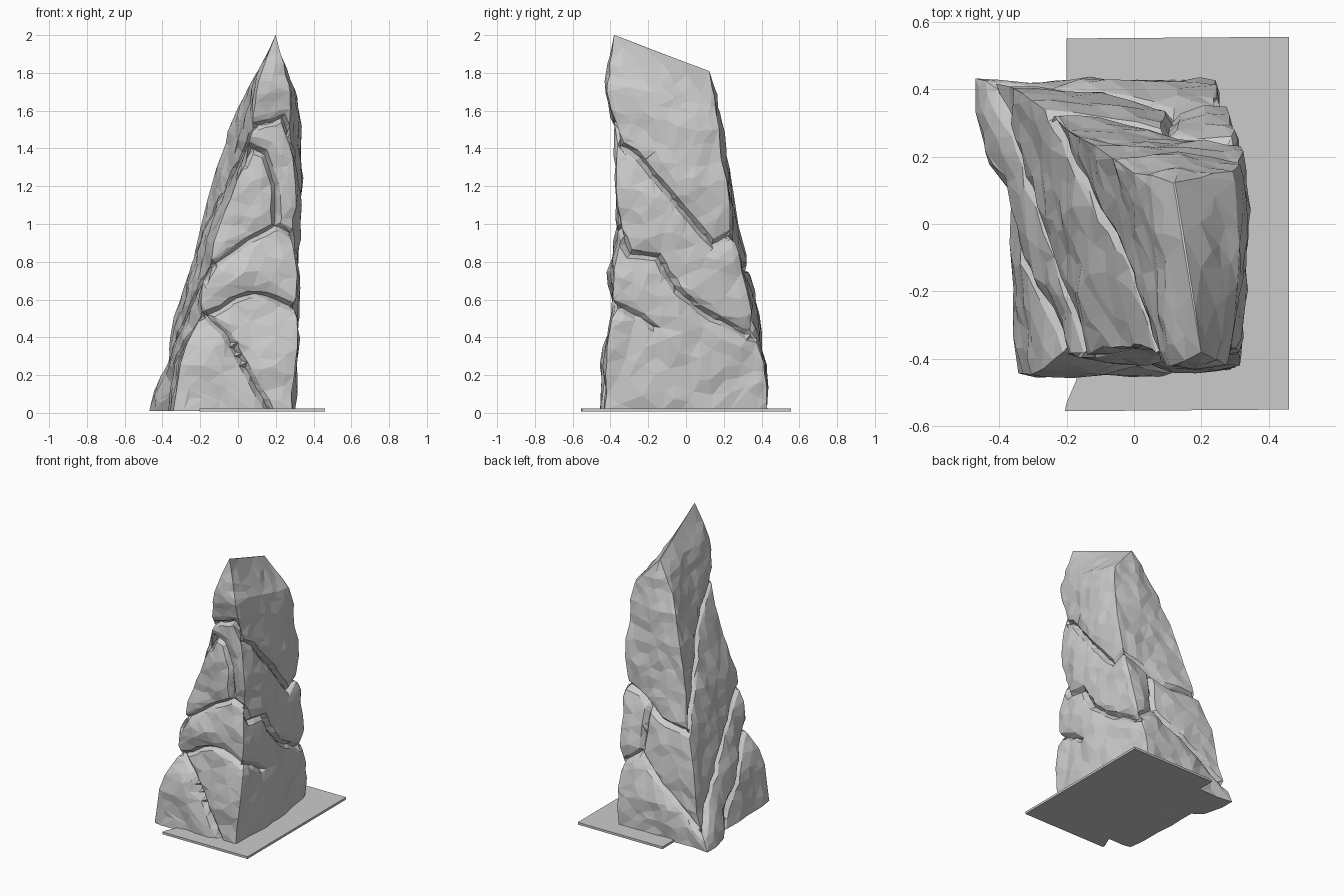
import bpy, bmesh, math
from mathutils import Vector, noise

if "Cube" in bpy.data.objects:
    bpy.data.objects.remove(bpy.data.objects["Cube"])

# Cross-sections: front-left, front-right, back-right, back-mid, back-left, left-mid
SECTIONS = [
    (0.01, [(-.34, -.44), (.28, -.43), (.22, .42), (-.10, .41), (-.46, .42), (-.37, .10)]),
    (0.25, [(-.30, -.44), (.30, -.42), (.24, .41), (-.10, .42), (-.38, .42), (-.35, .00)]),
    (0.50, [(-.22, -.39), (.31, -.39), (.265, .345), (-.05, .36), (-.33, .38), (-.29, -.02)]),
    (0.75, [(-.16, -.40), (.31, -.38), (.28, .29), (.02, .31), (-.26, .34), (-.22, .00)]),
    (1.00, [(-.09, -.36), (.30, -.35), (.30, .235), (.05, .25), (-.20, .28), (-.15, .00)]),
    (1.25, [(.00, -.37), (.29, -.36), (.315, .205), (.08, .22), (-.12, .23), (-.07, .00)]),
    (1.50, [(.07, -.39), (.28, -.37), (.31, .17), (.12, .18), (-.04, .18), (.01, .00)]),
    (1.75, [(.11, -.42), (.26, -.41), (.28, .145), (.14, .155), (.01, .145), (.06, -.05)]),
    (2.00, [(.193, -.38), (.207, -.38), (.127, .12), (.12, .125), (.113, .12), (.155, -.15)]),
]
SIDES = ["front", "right", "back", "back", "left", "left"]

# Crack paths: (x, z) on front and back, (y, z) on left and right
CRACKS = {
    "front": [
        [(-.24, .53), (-.17, .51), (-.06, .41), (.05, .22), (.16, .02)],
        [(-.17, .51), (-.02, .60), (.08, .63), (.20, .61), (.32, .54)],
        [(-.22, .62), (-.13, .79), (.05, .90), (.20, 1.0), (.32, .92)],
        [(.20, 1.0), (.20, 1.2), (.14, 1.37), (.07, 1.40), (.03, 1.32)],
        [(.06, 1.51), (.18, 1.53), (.24, 1.56), (.31, 1.40)]],
    "right": [
        [(-.40, 1.53), (-.35, 1.42), (-.25, 1.35), (0, 1.05), (.14, .90), (.27, .96)],
        [(-.37, .98), (-.30, .84), (-.15, .82), (-.05, .65), (.15, .50), (.40, .38)],
        [(-.40, .58), (-.30, .53), (-.17, .45)]],
    "back": [
        [(.34, .95), (.20, .90), (0, .78), (-.26, .76)],
        [(.10, .84), (.12, .52), (-.10, .35), (-.42, .12)],
        [(.32, .39), (.12, .52)]],
    "left": [
        [(.33, .77), (.15, 1.0), (-.10, 1.28), (-.40, 1.50)],
        [(.42, .12), (.20, .35), (-.10, .60), (-.40, .80)],
        [(.12, .02), (-.10, .28), (-.40, .53)]],
}


def crack_distance(side, co):
    p = Vector((co.x if side in ("front", "back") else co.y, co.z))
    p.y += .015 * noise.noise(co * 9)
    best = 1.0
    for path in CRACKS[side]:
        for a, b in zip(path, path[1:]):
            a, b = Vector(a), Vector(b)
            ab = b - a
            t = max(0, min(1, (p - a).dot(ab) / ab.length_squared))
            best = min(best, (p - a - ab * t).length)
    return best


def ring_point(s, k, t):
    z, ring = SECTIONS[s]
    x, y = Vector(ring[k]).lerp(Vector(ring[(k + 1) % 6]), t)
    # belly of the faces between their corners
    belly = math.sin(math.pi * t)
    if s < 8 and SIDES[k] == "right":
        x += belly * (.035 if s == 7 else .025)
    elif s < 8 and SIDES[k] == "front":
        y -= belly * .008
    elif k == 4:
        x -= belly * .035 * max(0, 1 - z / .5)
    # the summit is a ridge that slopes down towards the back
    if s == 7:
        z -= .13 * (y + .42) / .57
    elif s == 8:
        # straight, knife-like crest
        x = .2 - .08 * (y + .38) / .5 + (x - .2 + .08 * (y + .38) / .5) * .3
        z -= .19 * (y + .38) / .5
    return Vector((x, y, z))


# Rock spire: dense loft, cracks pressed in, then reduced to chiselled facets
STEPS = (30, 40, 18, 18, 24, 24)
ROWS = 20
bm = bmesh.new()
rows, side_of = [], {}
for s in range(8):
    for r in range(ROWS + (s == 7)):
        row = []
        for k, n in enumerate(STEPS):
            for i in range(n):
                v = bm.verts.new(ring_point(s, k, i / n).lerp(ring_point(s + 1, k, i / n), r / ROWS))
                side_of[v] = {SIDES[k], SIDES[k - 1]} if i == 0 else {SIDES[k]}
                row.append(v)
        rows.append(row)
count = len(rows[0])
for a, b in zip(rows, rows[1:]):
    for i in range(count):
        j = (i + 1) % count
        bm.faces.new((a[i], a[j], b[j], b[i]))
bm.faces.new(list(reversed(rows[0])))
bm.faces.new(rows[-1])
bm.normal_update()

moves = []
for index, row in enumerate(rows):
    fade = min(1, (len(rows) - 1 - index) / 12)
    for v in row:
        d = min(crack_distance(s, v.co) for s in side_of[v])
        depth = .026 * math.exp(-(d / .013) ** 2) + .028 * math.exp(-d / .05) - .008
        depth += .018 * noise.noise(v.co * 5) + .010 * noise.noise(v.co * 12)
        n = Vector((v.normal.x, v.normal.y, 0))
        if n.length > .01:
            moves.append((v, n.normalized() * -depth * fade))
for v, offset in moves:
    v.co += offset
bmesh.ops.remove_doubles(bm, verts=bm.verts[:], dist=.0015)
bmesh.ops.triangulate(bm, faces=bm.faces[:])
bmesh.ops.recalc_face_normals(bm, faces=bm.faces[:])
mesh = bpy.data.meshes.new("rock_spire")
bm.to_mesh(mesh)
bm.free()
rock = bpy.data.objects.new("rock_spire", mesh)
bpy.context.collection.objects.link(rock)
facets = rock.modifiers.new("facets", "DECIMATE")
facets.ratio = .05

# Thin ground plate
bm = bmesh.new()
outline = [(-.17, -.46), (-.20, -.53), (-.205, -.555), (.46, -.55), (.46, .555), (-.20, .55), (-.20, .30)]
base = bm.faces.new([bm.verts.new((x, y, .008)) for x, y in outline])
top = bmesh.ops.extrude_face_region(bm, geom=[base])
for v in top["geom"]:
    if isinstance(v, bmesh.types.BMVert):
        v.co.z = .024
bmesh.ops.recalc_face_normals(bm, faces=bm.faces[:])
mesh = bpy.data.meshes.new("ground_plate")
bm.to_mesh(mesh)
bm.free()
bpy.context.collection.objects.link(bpy.data.objects.new("ground_plate", mesh))
